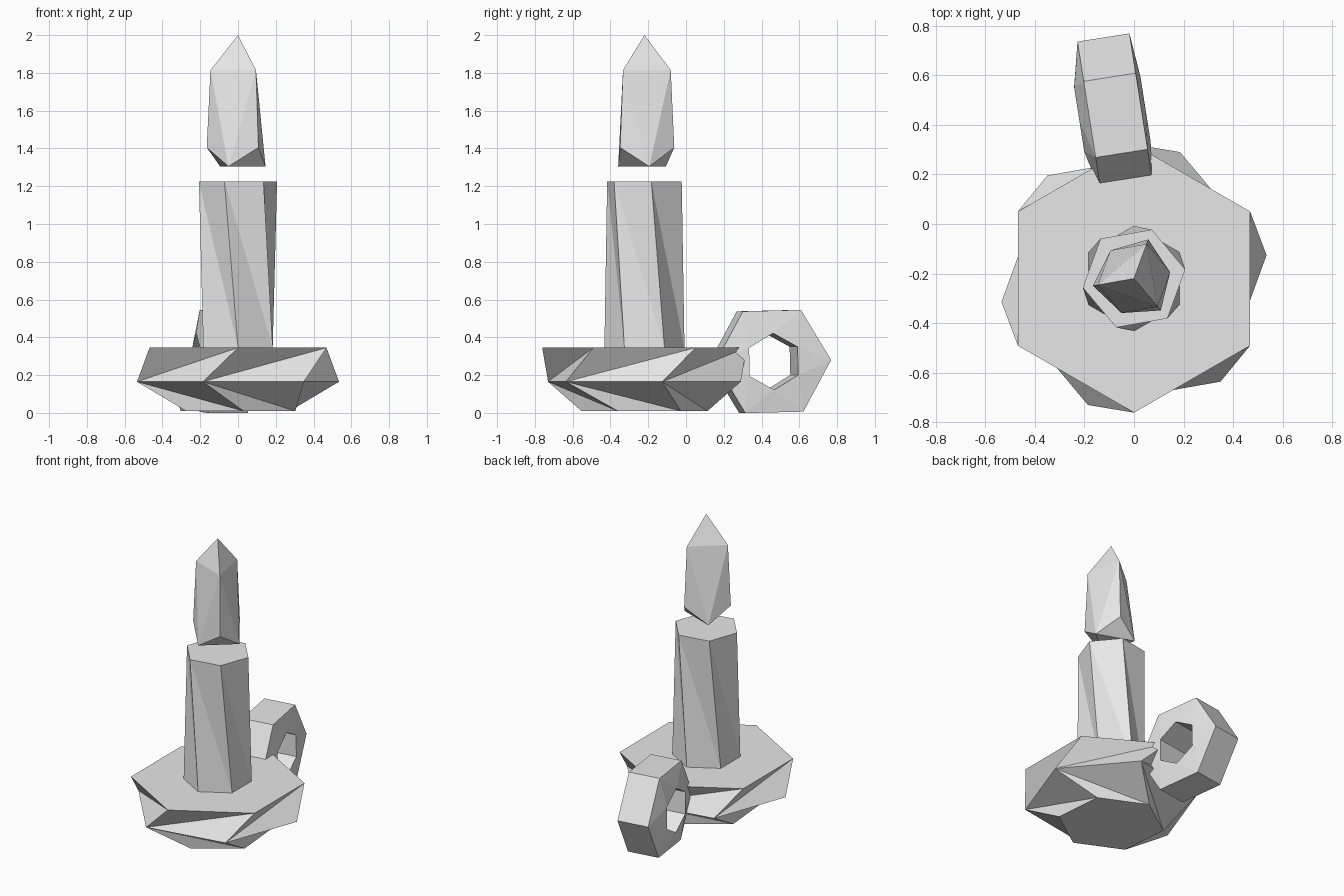
import bpy, bmesh
from math import sin, cos, radians
from mathutils import Vector

cube = bpy.data.objects.get("Cube")
if cube:
    bpy.data.objects.remove(cube, do_unlink=True)

# Single plain grey material
grey = bpy.data.materials.new("plain_grey")
grey.use_nodes = True
grey.diffuse_color = (0.8, 0.8, 0.8, 1)
grey.node_tree.nodes["Principled BSDF"].inputs["Base Color"].default_value = (0.8, 0.8, 0.8, 1)

AXIS_Y = -0.22  # the candle stands forward of the centre


def ring(bm, sides, radius, turn, z):
    """Horizontal ring of vertices around the candle axis."""
    step = 360 / sides
    return [bm.verts.new((radius * cos(radians(turn + step * k)),
                          AXIS_Y + radius * sin(radians(turn + step * k)), z))
            for k in range(sides)]


def bridge(bm, a, b):
    """Triangle band, with each diagonal running from a[k] to b[k + 1]."""
    n = len(a)
    for k in range(n):
        j = (k + 1) % n
        bm.faces.new((a[k], a[j], b[j]))
        bm.faces.new((a[k], b[j], b[k]))


def finish(bm, name):
    bmesh.ops.recalc_face_normals(bm, faces=bm.faces[:])
    mesh = bpy.data.meshes.new(name)
    bm.to_mesh(mesh)
    bm.free()
    mesh.materials.append(grey)
    obj = bpy.data.objects.new(name, mesh)
    bpy.context.collection.objects.link(obj)
    return obj


# Dish: three twisted hexagons
bm = bmesh.new()
bottom = ring(bm, 6, 0.335, 35, 0.01)
middle = ring(bm, 6, 0.543, 10, 0.165)
top = ring(bm, 6, 0.541, 30, 0.345)
bridge(bm, middle, top)
bridge(bm, middle, bottom)
bm.faces.new(bottom)
bm.faces.new(top)
finish(bm, "dish")

# Candle stick: twisted hexagonal prism
bm = bmesh.new()
lower = ring(bm, 6, 0.212, 30, 0.345)
upper = ring(bm, 6, 0.21, 10, 1.225)
bridge(bm, upper, lower)
bm.faces.new(upper)
bm.faces.new(lower)
finish(bm, "candle_stick")

# Flame: hull of three triangles and a tip
bm = bmesh.new()
ring(bm, 3, 0.148, 10, 1.305)
ring(bm, 3, 0.168, 70, 1.405)
ring(bm, 3, 0.148, 70, 1.815)
bm.verts.new((0, AXIS_Y, 2.0))
bmesh.ops.convex_hull(bm, input=bm.verts[:])
finish(bm, "flame")

# Handle: upright hexagonal loop whose hole is turned half a side
bm = bmesh.new()
centre = Vector((-0.075, 0.445, 0.272))
across = Vector((0.988, 0.155, 0))
along = Vector((-0.155, 0.988, 0))
up = Vector((0, 0, 1))


def loop(radius, turn, shift):
    angles = [radians(turn + 60 * k) for k in range(6)]
    return [bm.verts.new(centre + across * shift
                         + along * radius * cos(t) + up * radius * sin(t))
            for t in angles]


outer_left = loop(0.311, 1.4, 0.106)
outer_right = loop(0.311, 1.4, -0.106)
inner_left = loop(0.15, 31.4, 0.123)
inner_right = loop(0.15, 31.4, -0.148)
bridge(bm, outer_left, outer_right)
bridge(bm, inner_left, outer_left)
bridge(bm, inner_right, outer_right)
bridge(bm, inner_left, inner_right)
finish(bm, "handle")
